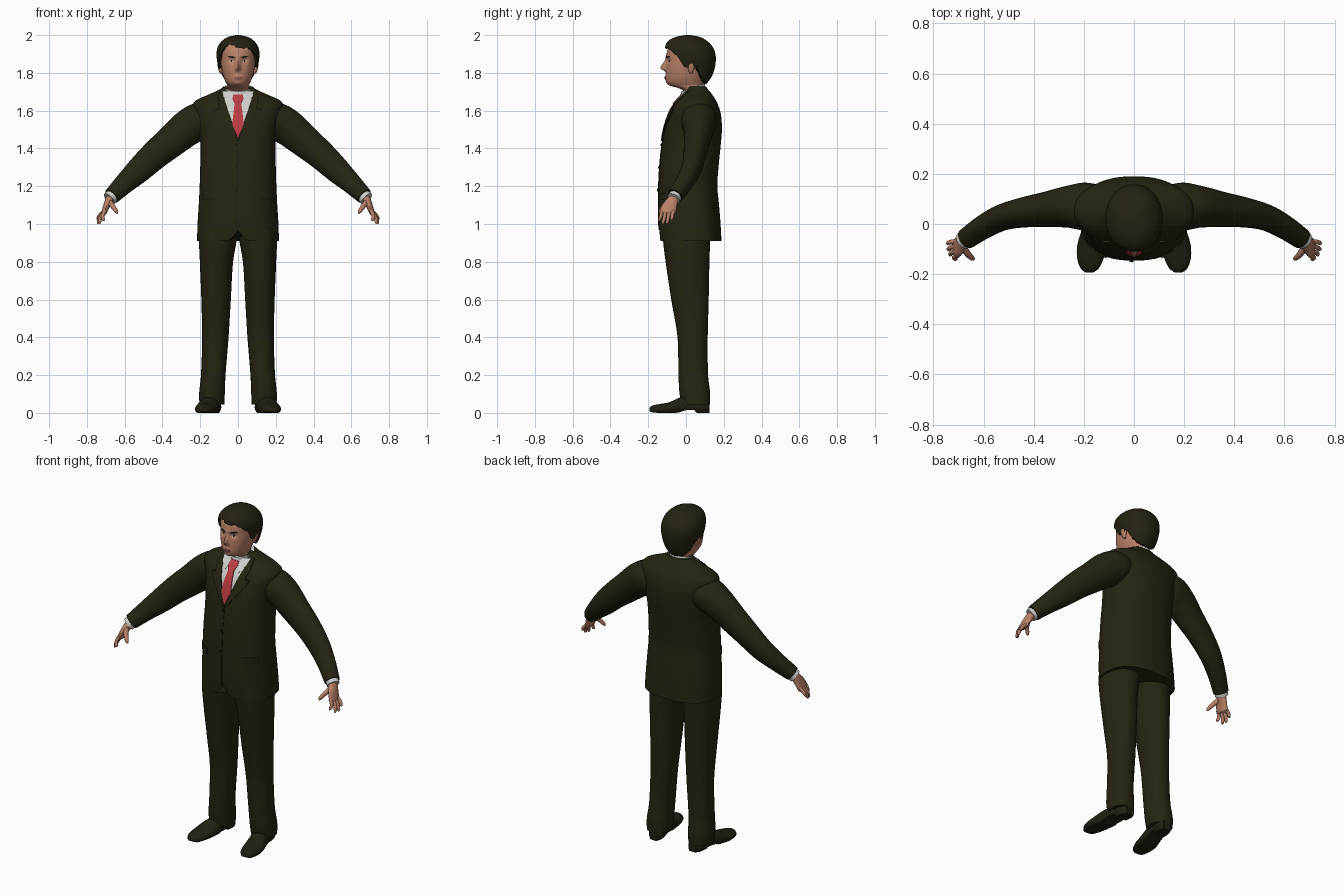
import bpy, bmesh, math, random
from mathutils import Vector

random.seed(4)
TAU = 2 * math.pi


def material(name, rgb):
    m = bpy.data.materials.new(name)
    m.diffuse_color = (*rgb, 1)
    return m


SUIT = material("dark_olive_cloth", (0.019, 0.018, 0.006))
SEAM = material("seam_shadow", (0.010, 0.010, 0.004))
HAIR = material("dark_hair", (0.018, 0.016, 0.006))
SHOE = material("dark_leather", (0.015, 0.014, 0.006))
SKIN = material("skin", (0.48, 0.22, 0.14))
LIPS = material("lips", (0.33, 0.12, 0.09))
SHIRT = material("white_shirt", (0.62, 0.62, 0.60))
TIE = material("red_tie", (0.50, 0.045, 0.055))
EYE = material("eye_white", (0.42, 0.34, 0.30))


def at(rows, t):
    """Smooth interpolation of table columns; column 0 is the parameter."""
    t = min(max(t, rows[0][0]), rows[-1][0])
    i = 0
    while i < len(rows) - 2 and t > rows[i + 1][0]:
        i += 1

    def slope(k, c):
        a, b = rows[max(k - 1, 0)], rows[min(k + 1, len(rows) - 1)]
        return (b[c] - a[c]) / (b[0] - a[0])
    p, q = rows[i], rows[i + 1]
    h = q[0] - p[0]
    s = (t - p[0]) / h
    return [(2*s**3 - 3*s*s + 1) * p[c] + (s**3 - 2*s*s + s) * h * slope(i, c)
            + (3*s*s - 2*s**3) * q[c] + (s**3 - s*s) * h * slope(i + 1, c)
            for c in range(1, len(p))]


def skin_rings(name, rings, mat):
    """Closed surface through rings of equal point count."""
    bm = bmesh.new()
    vs = [[bm.verts.new(p) for p in r] for r in rings]
    n = len(vs[0])
    for a, b in zip(vs, vs[1:]):
        for i in range(n):
            bm.faces.new((a[i], a[(i + 1) % n], b[(i + 1) % n], b[i]))
    bm.faces.new(vs[0])
    bm.faces.new(vs[-1])
    bmesh.ops.recalc_face_normals(bm, faces=bm.faces)
    me = bpy.data.meshes.new(name)
    bm.to_mesh(me)
    bm.free()
    me.materials.append(mat)
    ob = bpy.data.objects.new(name, me)
    bpy.context.collection.objects.link(ob)
    return ob


def oval_point(row, a, z, p):
    cx, rx, yf, yb = row
    s, c = math.sin(a), math.cos(a)
    return Vector((cx + rx * math.copysign(abs(s) ** (2 / p), s),
                   (yf + yb) / 2 - (yb - yf) / 2 * math.copysign(abs(c) ** (2 / p), c), z))


def column(name, rows, mat, p=2, rings=40, n=48, side=1, tweak=None):
    """Upright loft; rows are z, centre x, half width, front y, back y."""
    out = []
    for k in range(rings + 1):
        z = rows[0][0] + (rows[-1][0] - rows[0][0]) * k / rings
        ring = [oval_point(at(rows, z), TAU * i / n, z, p) for i in range(n)]
        for v in ring:
            if tweak:
                tweak(v)
            v.x *= side
        out.append(ring)
    return skin_rings(name, out, mat)


def tube(name, pts, mat, wide=(0, 1, 0), side=1, n=20, steps=5):
    """Loft along a path; points are x, y, z, radius along wide, other radius."""
    rows = [(i, *p) for i, p in enumerate(pts)]
    total = steps * (len(pts) - 1)
    out = []
    for k in range(total + 1):
        t = k / steps
        x, y, z, r1, r2 = at(rows, t)
        d = (Vector(at(rows, t + .05)[:3]) - Vector(at(rows, t - .05)[:3])).normalized()
        u = Vector(wide)
        u = (u - d * u.dot(d)).normalized()
        v = d.cross(u)
        ring = [Vector((x, y, z)) + u * r1 * math.cos(TAU * i / n) + v * r2 * math.sin(TAU * i / n)
                for i in range(n)]
        for q in ring:
            q.x *= side
        out.append(ring)
    return skin_rings(name, out, mat)


def plate(name, surface, rows, mat, off=.004, side=1, cols=8):
    """Thin piece lying on a front surface; rows are z, inner x, outer x."""
    out = []
    for (z0, a0, b0), (z1, a1, b1) in zip(rows, rows[1:]):
        for k in range(6 if (z1, a1, b1) != rows[-1] else 7):
            s = k / 6
            z, a, b = z0 + (z1 - z0) * s, a0 + (a1 - a0) * s, b0 + (b1 - b0) * s
            xs = [side * (a + (b - a) * j / cols) for j in range(cols + 1)]
            out.append([(x, surface(x, z) - off, z) for x in xs]
                       + [(x, surface(x, z) - off + .008, z) for x in reversed(xs)])
    return skin_rings(name, out, mat)


def front_of(rows, p, bump=lambda x, z: 0):
    def f(x, z):
        cx, rx, yf, yb = at(rows, z)
        u = min(1, abs((x - cx) / rx))
        return (yf + yb) / 2 - (yb - yf) / 2 * (1 - u ** p) ** (1 / p) - bump(x, z)
    return f


# Jacket body with a small cutaway at the front hem
torso = [(.91, 0, .217, -.138, .188), (1.0, 0, .214, -.145, .183), (1.1, 0, .208, -.146, .175),
         (1.2, 0, .203, -.145, .166), (1.3, 0, .200, -.140, .172), (1.4, 0, .198, -.130, .182),
         (1.5, 0, .207, -.113, .190), (1.58, 0, .225, -.088, .185), (1.63, 0, .238, -.062, .170),
         (1.655, 0, .222, -.042, .158), (1.69, 0, .145, -.012, .135), (1.715, 0, .092, .002, .114),
         (1.728, 0, .078, .008, .106)]


def cutaway(v):
    if v.y < 0 and v.z < 1.0:
        v.z += .055 * max(0, 1 - abs(v.x) / .05) * (1.0 - v.z) / .09


column("jacket_body", torso, SUIT, 2.4, 80, 96, tweak=cutaway)
chest = front_of(torso, 2.4)

# Shirt, tie, lapels, closure and buttons
plate("shirt_front", chest, [(1.46, -.003, .003), (1.60, -.052, .052), (1.705, -.085, .085)], SHIRT, .004, cols=16)
plate("tie_blade", chest, [(1.458, -.003, .003), (1.53, -.031, .031), (1.645, -.017, .017)], TIE, .010)
plate("tie_knot", chest, [(1.635, -.016, .016), (1.665, -.030, .030), (1.685, -.024, .024)], TIE, .014)
plate("front_closure", chest, [(.97, -.010, -.007), (1.45, -.003, .000)], SEAM, .003, cols=2)
for z in (1.18, 1.30, 1.42):
    plate("button", chest, [(z - .007, -.013, -.007), (z, -.018, -.002), (z + .007, -.013, -.007)], SEAM, .007)
for s in (1, -1):
    plate("lapel", chest, [(1.44, .0, .006), (1.56, .039, .095), (1.605, .054, .125), (1.612, .056, .098),
                           (1.66, .071, .108), (1.705, .086, .098)], SUIT, .009, s)
    plate("lapel_seam", chest, [(1.44, .004, .009), (1.56, .093, .098), (1.605, .123, .128)], SEAM, .006, s, 2)
    plate("shirt_collar_wing", chest, [(1.635, .040, .050), (1.67, .022, .075), (1.705, .035, .085)], SHIRT, .011, s)
    plate("pocket_flap", chest, [(1.135, .115, .188), (1.165, .11, .190)], SUIT, .007, s)
    plate("pocket_seam", chest, [(1.130, .115, .188), (1.136, .115, .188)], SEAM, .005, s)

# Standing shirt collar, higher at the back
column("shirt_collar", [(1.66, 0, .078, -.032, .104), (1.70, 0, .071, -.026, .100)], SHIRT, 2, 4,
       tweak=lambda v: setattr(v, "z", v.z + .045 * (v.y + .03) / .13))

# Trouser legs
leg = [(.045, .138, .066, -.022, .126), (.10, .138, .068, -.034, .128), (.20, .131, .065, -.040, .117),
       (.40, .120, .070, -.045, .115), (.60, .116, .078, -.078, .120), (.80, .114, .088, -.108, .124),
       (.92, .106, .100, -.122, .128), (1.0, .100, .098, -.122, .130)]
# Shoes: y, centre x, half width, top z, bottom z
shoe = [(-.194, .178, .014, .028, .008), (-.18, .177, .034, .038, .003), (-.14, .174, .052, .047, 0),
        (-.09, .168, .059, .056, 0), (-.04, .158, .056, .078, .002), (.0, .149, .050, .088, .014),
        (.045, .141, .046, .088, .014), (.055, .139, .046, .086, 0), (.10, .133, .044, .072, 0),
        (.125, .130, .026, .060, 0)]
for s in (1, -1):
    column("trouser_leg", leg, SUIT, 2.2, 40, 40, s)
    rings = []
    for k in range(41):
        y = -.194 + .319 * k / 40
        cx, hw, top, low = at(shoe, y)
        rings.append([(s * (cx + hw * math.cos(TAU * i / 32)), y,
                       max(max(low, 0), top * (.4 + .6 * math.sin(TAU * i / 32)))) for i in range(32)])
    skin_rings("shoe", rings, SHOE)

# Arms, cuffs and hands
for s in (1, -1):
    tube("jacket_sleeve", [(.13, .07, 1.555, .085, .08), (.20, .07, 1.545, .095, .098), (.265, .068, 1.51, .083, .096),
                           (.35, .058, 1.44, .070, .086), (.44, .046, 1.365, .060, .077), (.525, .026, 1.285, .052, .068),
                           (.60, -.012, 1.215, .047, .055), (.668, -.058, 1.148, .042, .044)], SUIT, side=s, n=32)
    tube("shirt_cuff", [(.655, -.049, 1.16, .034, .036), (.681, -.066, 1.133, .036, .037)], SHIRT, side=s)
    tube("palm", [(.662, -.054, 1.155, .026, .022), (.682, -.070, 1.125, .030, .022), (.698, -.088, 1.09, .040, .017),
                  (.709, -.097, 1.06, .040, .014), (.712, -.099, 1.05, .030, .008)], SKIN, side=s)
    for y0, x1, y1, z1 in ((-.126, .712, -.140, 1.015), (-.107, .733, -.122, 1.0),
                           (-.088, .740, -.100, 1.002), (-.069, .742, -.076, 1.022)):
        xm, ym, zm = (.706 + x1) / 2 + .008, (y0 + y1) / 2, (1.07 + z1) / 2
        tube("finger", [(.704, y0, 1.072, .010, .011), (xm, ym, zm, .0095, .010),
                        (x1, y1, z1 + .006, .008, .008), (x1, y1, z1, .003, .003)], SKIN, side=s, n=10)
    tube("thumb", [(.684, -.085, 1.12, .016, .016), (.664, -.118, 1.095, .013, .013),
                   (.645, -.136, 1.068, .010, .010), (.638, -.140, 1.055, .004, .004)], SKIN, side=s, n=12)

# Head with nose, brow, sockets, lips and chin shaped in
head = [(1.62, 0, .058, -.015, .095), (1.70, 0, .057, -.012, .090), (1.718, 0, .056, -.036, .090),
        (1.732, 0, .056, -.082, .090), (1.75, 0, .065, -.102, .092), (1.78, 0, .077, -.106, .10),
        (1.83, 0, .088, -.106, .11), (1.88, 0, .092, -.102, .12), (1.92, 0, .092, -.099, .12),
        (1.955, 0, .080, -.078, .10), (1.985, 0, .045, -.035, .06)]


def gauss(d, w):
    return math.exp(-(d / w) ** 2)


def features(x, z):
    drop = z - 1.826
    nose = .029 * gauss(x, .011 + max(0, -drop) * .25) * gauss(drop, .036 if drop > 0 else .014)
    return (nose + .004 * gauss(x, .05) * gauss(z - 1.888, .012) + .006 * gauss(x, .024) * gauss(z - 1.775, .012)
            + .005 * gauss(x, .02) * gauss(z - 1.742, .012) - .010 * gauss(abs(x) - .034, .016) * gauss(z - 1.865, .013))


def sculpt(v):
    if v.y < 0:
        v.y -= features(v.x, v.z)


column("head", head, SKIN, 2.15, 90, 120, tweak=sculpt)
face = front_of(head, 2.15, features)
plate("mouth_upper", face, [(1.774, -.025, .025), (1.782, -.012, .012)], LIPS, .002)
plate("mouth_lower", face, [(1.764, -.012, .012), (1.773, -.023, .023)], LIPS, .003)
for s in (1, -1):
    plate("eye", face, [(1.858, .030, .038), (1.863, .022, .047), (1.868, .028, .042)], EYE, .002, s)
    plate("iris", face, [(1.858, .032, .037), (1.863, .030, .039), (1.868, .032, .037)], HAIR, .003, s)
    plate("eyebrow", face, [(1.879, .016, .030), (1.885, .018, .056), (1.889, .030, .050)], HAIR, .002, s)
    tube("ear", [(.088, .030, 1.798, .006, .006), (.092, .026, 1.812, .013, .010), (.097, .028, 1.84, .020, .011),
                 (.098, .032, 1.86, .015, .009), (.096, .033, 1.868, .004, .004)], SKIN, side=s)

# Hair: cap that starts at a ragged hairline (angle from the front, height)
hair = [(1.73, 0, .062, -.03, .100), (1.78, 0, .088, -.07, .136), (1.83, 0, .104, -.095, .153),
        (1.88, 0, .113, -.105, .158), (1.92, 0, .112, -.110, .150), (1.95, 0, .101, -.107, .132),
        (1.975, 0, .078, -.087, .104), (1.991, 0, .050, -.052, .070), (2.0, 0, .012, -.005, .025)]
hairline = [(0, 1.935), (.6, 1.925), (.95, 1.895), (1.25, 1.838), (1.5, 1.825), (1.75, 1.835),
            (2.0, 1.785), (2.4, 1.752), (math.pi, 1.745)]
N = 96
lows = []
for i in range(N):
    a = TAU * i / N
    a = a if a <= math.pi else a - TAU
    lows.append(at(hairline, abs(a))[0] + random.uniform(-.006, .006) + .022 * gauss(a + .45, .3))
rings = []
for k in range(31):
    s = math.sin(k / 30 * math.pi / 2)
    rings.append([oval_point(at(hair, lo + (2.0 - lo) * s), TAU * i / N, lo + (2.0 - lo) * s, 2.1)
                  for i, lo in enumerate(lows)])
rings.insert(0, [Vector((v.x * .8, .03 + (v.y - .03) * .8, v.z + .004)) for v in rings[0]])
skin_rings("hair", rings, HAIR)

# Smooth shading with crisp edges
bpy.ops.object.select_all(action='SELECT')
bpy.context.view_layer.objects.active = bpy.context.selected_objects[0]
bpy.ops.object.shade_smooth_by_angle(angle=math.radians(40))
